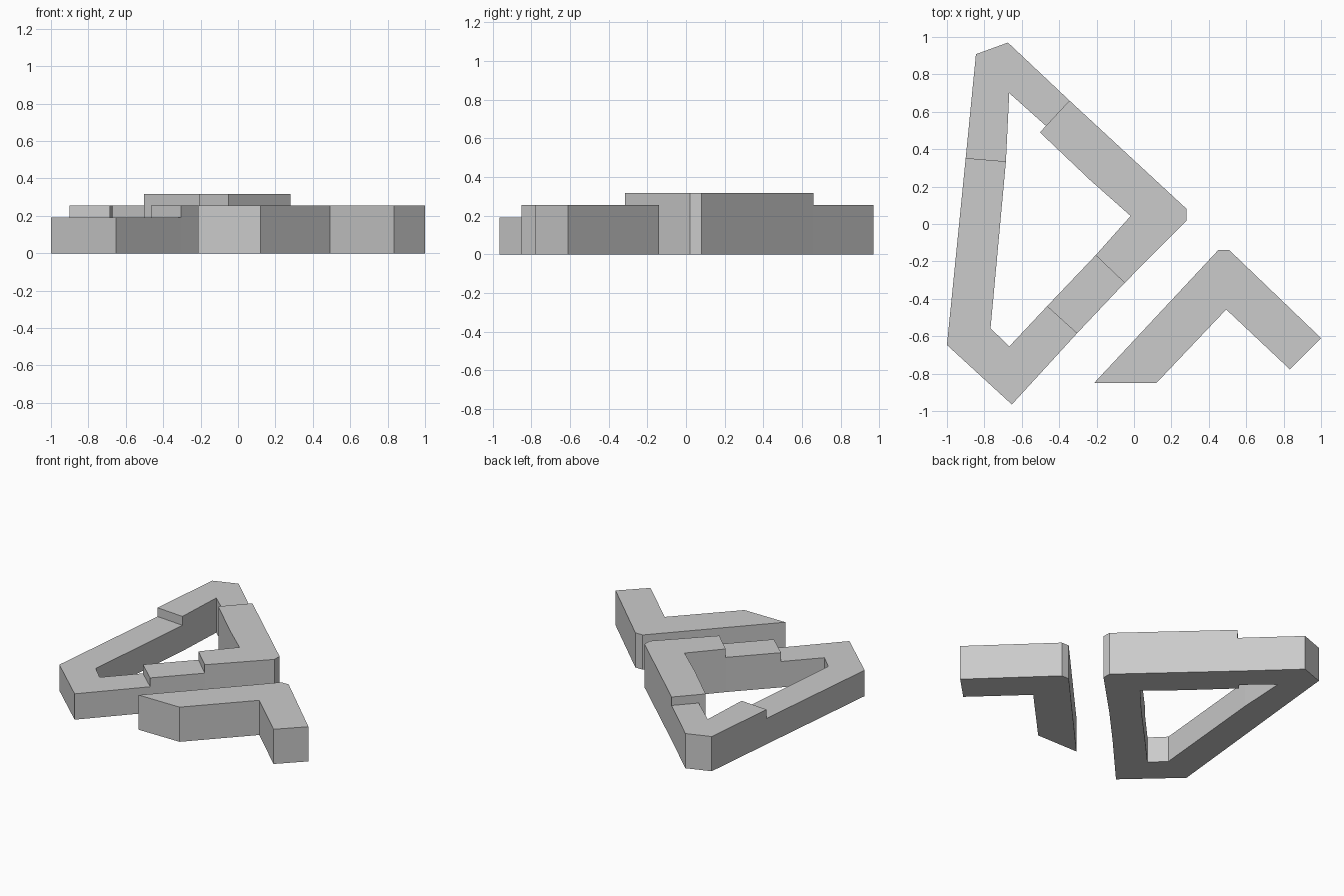
import bpy
import bmesh

cube = bpy.data.objects.get("Cube")
if cube:
    bpy.data.objects.remove(cube, do_unlink=True)

# One plain grey for every part
grey = bpy.data.materials.new("plain grey")
grey.use_nodes = True
colour = (0.6, 0.6, 0.6, 1)
grey.diffuse_color = colour
grey.node_tree.nodes["Principled BSDF"].inputs["Base Color"].default_value = colour


def prism(name, outline, height):
    """Extrude a flat outline from the ground up to the given height."""
    bm = bmesh.new()
    base = bm.faces.new([bm.verts.new((x, y, 0)) for x, y in outline])
    top = bmesh.ops.extrude_face_region(bm, geom=[base], use_keep_orig=True)
    verts = [v for v in top["geom"] if isinstance(v, bmesh.types.BMVert)]
    bmesh.ops.translate(bm, verts=verts, vec=(0, 0, height))
    bmesh.ops.recalc_face_normals(bm, faces=bm.faces)
    mesh = bpy.data.meshes.new(name)
    bm.to_mesh(mesh)
    bm.free()
    mesh.materials.append(grey)
    obj = bpy.data.objects.new(name, mesh)
    bpy.context.collection.objects.link(obj)
    return obj


LOW, MID, HIGH = 0.19, 0.255, 0.317

# Shared joints where the wall steps in height (outer point, inner point)
left_joint = [(-0.9, 0.35), (-0.685, 0.332)]
front_joint = [(-0.305, -0.585), (-0.465, -0.44)]
middle_joint = [(-0.05, -0.315), (-0.205, -0.167)]
back_joint = [(-0.345, 0.66), (-0.47, 0.524)]

# Lowest corner of the triangular frame
prism("low_front_corner",
      left_joint + [(-0.767, -0.557), (-0.667, -0.655)] + front_joint[::-1]
      + [(-0.653, -0.965), (-1.0, -0.647)], LOW)

# Short step between the low and high walls
prism("front_step", front_joint + middle_joint[::-1], MID)

# Tallest corner, slightly overhanging the inner edge at the back
prism("high_right_corner",
      middle_joint + [(-0.018, 0.043), (-0.235, 0.235), (-0.503, 0.49)]
      + [(-0.345, 0.66), (0.282, 0.08), (0.282, 0.02)], HIGH)

# Back corner closing the frame
prism("back_corner",
      left_joint + [(-0.667, 0.7)] + back_joint[::-1]
      + [(-0.674, 0.97), (-0.845, 0.908)], MID)

# Separate angled wall in front
prism("loose_angle_wall",
      [(0.45, -0.14), (0.51, -0.14), (1.0, -0.61), (0.833, -0.777),
       (0.493, -0.457), (0.12, -0.85), (-0.213, -0.85)], MID)
